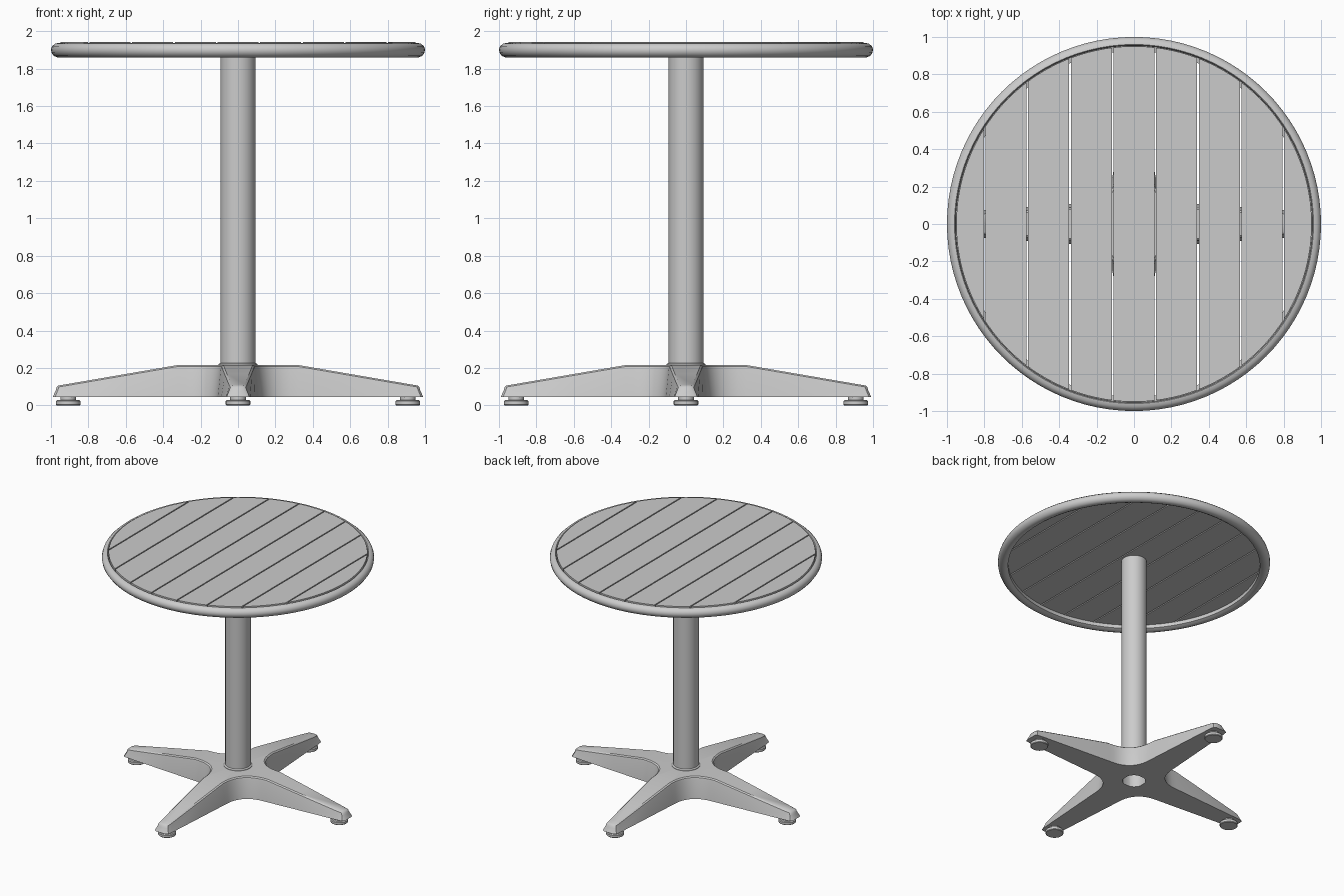
import bpy, bmesh
from math import sin, cos, pi, sqrt, atan2
from mathutils import Vector, Matrix

cube = bpy.data.objects.get("Cube")
if cube:
    bpy.data.objects.remove(cube, do_unlink=True)

GREY = (0.6, 0.6, 0.6, 1)
metal = bpy.data.materials.new("light_grey")
metal.use_nodes = True
metal.diffuse_color = GREY
metal.node_tree.nodes["Principled BSDF"].inputs["Base Color"].default_value = GREY


def finish(name, bm, angle=35):
    bmesh.ops.recalc_face_normals(bm, faces=bm.faces[:])
    mesh = bpy.data.meshes.new(name)
    bm.to_mesh(mesh)
    bm.free()
    ob = bpy.data.objects.new(name, mesh)
    bpy.context.collection.objects.link(ob)
    mesh.materials.append(metal)
    bpy.ops.object.select_all(action='DESELECT')
    ob.select_set(True)
    bpy.context.view_layer.objects.active = ob
    bpy.ops.object.shade_smooth_by_angle(angle=angle * pi / 180)
    return ob


def lathe(name, profile, segments, centre=(0, 0), closed=False):
    """Revolve (radius, z) points; open profiles get flat caps."""
    bm = bmesh.new()
    rings = []
    for r, z in profile:
        rings.append([bm.verts.new((centre[0] + r * cos(2 * pi * i / segments),
                                    centre[1] + r * sin(2 * pi * i / segments), z))
                      for i in range(segments)])
    pairs = list(zip(rings, rings[1:]))
    if closed:
        pairs.append((rings[-1], rings[0]))
    else:
        bm.faces.new(rings[0])
        bm.faces.new(rings[-1])
    for a, b in pairs:
        for i in range(segments):
            j = (i + 1) % segments
            bm.faces.new((a[i], a[j], b[j], b[i]))
    return finish(name, bm)


# Table top rim
lathe("tabletop_rim", [(0.925, 1.872), (0.945, 1.862), (0.965, 1.86), (0.985, 1.868),
                       (0.997, 1.885), (1.0, 1.902), (0.994, 1.92), (0.978, 1.934),
                       (0.96, 1.937), (0.955, 1.932), (0.953, 1.905), (0.925, 1.9)],
      96, closed=True)

# Slats: strips of a disc with open gaps between them
PITCH, GAP, RADIUS = 0.228, 0.009, 0.95
for n in range(-4, 5):
    x0 = max(n * PITCH - (PITCH - GAP) / 2, -RADIUS)
    x1 = min(n * PITCH + (PITCH - GAP) / 2, RADIUS)
    a0, a1 = atan2(sqrt(RADIUS**2 - x0**2), x0), atan2(sqrt(RADIUS**2 - x1**2), x1)
    arc = [a0 + (a1 - a0) * i / 14 for i in range(15)]
    pts = [(RADIUS * cos(a), RADIUS * sin(a)) for a in arc]
    pts += [(x, -y) for x, y in reversed(pts) if abs(y) > 0.001]
    bm = bmesh.new()
    face = bm.faces.new([bm.verts.new((x, y, 1.905)) for x, y in pts])
    up = bmesh.ops.extrude_face_region(bm, geom=[face])["geom"]
    bmesh.ops.translate(bm, vec=(0, 0, 0.038),
                        verts=[v for v in up if isinstance(v, bmesh.types.BMVert)])
    finish("slat_%d" % (n + 5), bm)

# Column with a thin collar at its foot
lathe("column", [(0.094, 0.205), (0.094, 1.905)], 32)
lathe("column_collar", [(0.105, 0.21), (0.104, 0.22), (0.094, 0.227)], 32)

# Four-armed base: stations along an arm as (distance, half width)
BOTTOM, TOP, SHOULDER, TIP = 0.045, 0.216, 0.32, 0.97
ARM = [(0.6, 0.089), (0.94, 0.066), (0.978, 0.061), (0.99, 0.046)]
WIDE, CORNER = 0.108, 0.11


def top_height(s):
    return TOP - max(0, s - SHOULDER) / (TIP - SHOULDER) * (TOP - 0.104)


def layer(bm, inset, z_of):
    """One outline of the base: lists of arm point pairs and fillet points."""
    arms, fillets = [], []
    for k in range(4):
        turn = Matrix.Rotation(k * pi / 2, 3, 'Z')

        def vert(s, y):
            return bm.verts.new(turn @ Vector((s, y, z_of(max(abs(s), abs(y))))))
        side = [(s - (inset if s > 0.9 else 0), w - inset) for s, w in ARM]
        arms.append([(vert(s, -w), vert(s, w)) for s, w in side])
        w, c = WIDE - inset, CORNER - inset
        curve = []
        for i in range(11):
            t = i / 10
            a, b, d = (1 - t)**2, 2 * t * (1 - t), t * t
            curve.append(vert(a * SHOULDER + b * c + d * w, a * w + b * c + d * SHOULDER))
        fillets.append(curve)
    loop, hub = [], []
    for k in range(4):
        loop += [p[0] for p in arms[k]] + [p[1] for p in reversed(arms[k])] + fillets[k]
        hub += fillets[k]
        arms[k].insert(0, (fillets[k - 1][-1], fillets[k][0]))
    return arms, loop, hub


def skin(bm, a, b):
    for i in range(len(a)):
        j = (i + 1) % len(a)
        bm.faces.new((a[i], a[j], b[j], b[i]))


bm = bmesh.new()
layers = [layer(bm, 0, lambda s: BOTTOM)]
for inset, drop in ((0.016, 0.022), (0.02, 0.008), (0.03, 0)):
    layers.append(layer(bm, inset, lambda s: top_height(s) - drop))
for low, high in zip(layers, layers[1:]):
    skin(bm, low[1], high[1])
bores = []
for arms, loop, hub in (layers[0], layers[-1]):
    for arm in arms:
        for (a, b), (c, d) in zip(arm, arm[1:]):
            bm.faces.new((a, b, d, c))
    bore = []
    for v in hub:
        flat = Vector((v.co.x, v.co.y, 0)).normalized() * 0.085
        bore.append(bm.verts.new((flat.x, flat.y, v.co.z)))
    skin(bm, hub, bore)
    bores.append(bore)
skin(bm, *bores)
finish("base", bm)

# Levelling feet under the arm tips
for k, name in enumerate(("left", "back", "right", "front")):
    spot = (0.908 * cos(k * pi / 2), 0.908 * sin(k * pi / 2))
    lathe(name + "_foot", [(0.062, 0), (0.066, 0.004), (0.066, 0.022), (0.06, 0.028),
                           (0.042, 0.029), (0.042, 0.05)], 24, spot)
